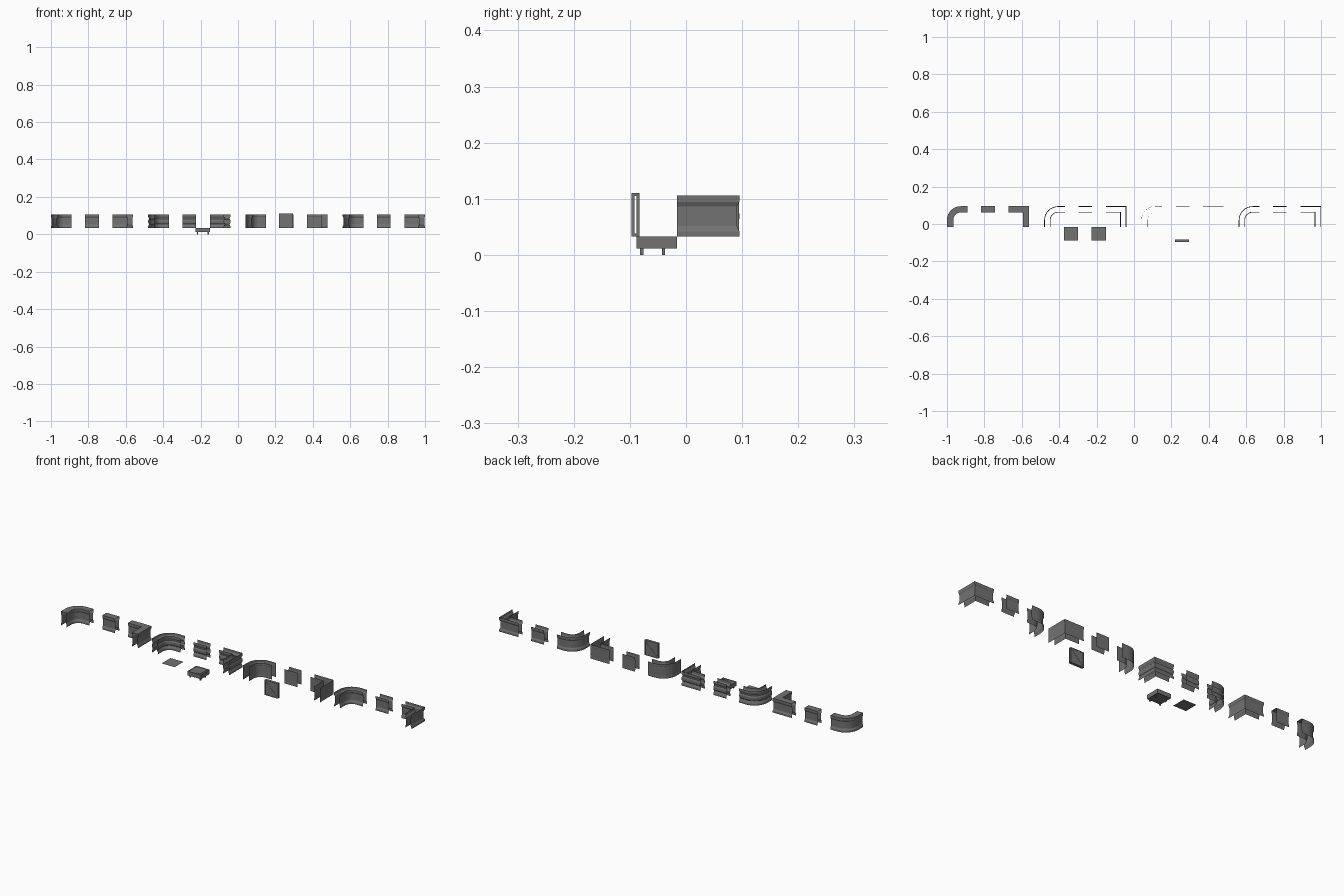
import bpy, bmesh, math

if "Cube" in bpy.data.objects:
    bpy.data.objects.remove(bpy.data.objects["Cube"])

U = 0.0733            # kit unit
T = 0.034             # wall thickness
BACK, FRONT = 0.095, -0.016
Z0, Z1 = 0.033, 0.106

grey = bpy.data.materials.new("dark_grey")
grey.diffuse_color = (0.17, 0.17, 0.17, 1)
grey.use_nodes = True
grey.node_tree.nodes["Principled BSDF"].inputs["Base Color"].default_value = grey.diffuse_color


def finish(name, bm):
    me = bpy.data.meshes.new(name)
    bmesh.ops.recalc_face_normals(bm, faces=bm.faces[:])
    bm.to_mesh(me)
    bm.free()
    me.materials.append(grey)
    ob = bpy.data.objects.new(name, me)
    bpy.context.collection.objects.link(ob)
    return ob


def path(kind, x, inset):
    """Plan line of a wall, moved inward from its outer face."""
    yb = BACK - inset
    if kind == "curved_corner":
        r = U - inset
        arc = [math.pi - math.pi / 2 * i / 8 for i in range(9)]
        pts = [(x + U + r * math.cos(a), BACK - U + r * math.sin(a)) for a in arc]
        return [(x + inset, FRONT)] + pts + [(x + 1.5 * U, yb)]
    if kind == "straight":
        return [(x + 2.5 * U, yb), (x + 3.5 * U, yb)]
    xr = x + 6 * U - inset
    return [(x + 4.5 * U, yb), (xr, yb), (xr, FRONT)]


def sheet(bm, kind, x, rows):
    """Skin a profile of (inset, z) rows along the plan line."""
    grid = [[bm.verts.new((px, py, z)) for px, py in path(kind, x, i)] for i, z in rows]
    for a, b in zip(grid, grid[1:]):
        for k in range(len(a) - 1):
            bm.faces.new((a[k], a[k + 1], b[k + 1], b[k]))


def box(bm, x0, x1, y0, y1, z0, z1):
    m = bmesh.ops.create_cube(bm, size=1)
    for v in m["verts"]:
        v.co = ((x0 + x1) / 2 + v.co.x * (x1 - x0),
                (y0 + y1) / 2 + v.co.y * (y1 - y0),
                (z0 + z1) / 2 + v.co.z * (z1 - z0))


# Wall profiles: (depth of recess, height)
D = 0.004
plain = [(0, Z0), (0, 0.042), (0.0006, 0.043), (0.0006, 0.093), (0, 0.094), (0, Z1)]
recessed = [(0, Z0), (0, 0.042), (D, 0.051), (D, 0.086), (0, 0.094), (0, Z1)]
piped = recessed[:3] + [(D, 0.056), (0.0015, 0.059), (0, 0.064), (0, 0.073),
                        (0.0015, 0.078), (D, 0.081)] + recessed[3:]

# Four wall families, each with a curved corner, straight and sharp corner
families = [("capped", recessed, True), ("piped", piped, False),
            ("plain", plain, False), ("recessed", recessed, False)]
for n, (label, prof, cap) in enumerate(families):
    x = -1.0 + 0.52 * n
    for kind in ("curved_corner", "straight", "sharp_corner"):
        bm = bmesh.new()
        sheet(bm, kind, x, prof)
        sheet(bm, kind, x, [(T - d, z) for d, z in prof])
        if cap:
            sheet(bm, kind, x, [(0, Z1), (T, Z1)])
        bmesh.ops.remove_doubles(bm, verts=bm.verts[:], dist=1e-5)
        finish(label + "_wall_" + kind, bm)

# Flat floor tile
bm = bmesh.new()
vs = [bm.verts.new((px, py, Z0)) for px, py in
      ((-0.374, -0.088), (-0.3, -0.088), (-0.3, -0.016), (-0.374, -0.016))]
bm.faces.new(vs)
finish("floor_tile", bm)

# Raised floor tray with recessed top and underside
X0, X1, Y0, Y1 = -0.226, -0.15, -0.088, -0.016
bm = bmesh.new()
box(bm, X0, X1, Y0, Y1, 0.011, Z0)
bm.normal_update()
top = [f for f in bm.faces if f.normal.z > 0.9]
under = [f for f in bm.faces if f.normal.z < -0.9]
for faces, depth in ((top, -0.0015), (under, -0.004)):
    bmesh.ops.inset_individual(bm, faces=faces, thickness=0.004, depth=0)
    bmesh.ops.inset_individual(bm, faces=faces, thickness=0.001, depth=depth)
finish("raised_floor_tray", bm)

# Pipes lying in the tray
bm = bmesh.new()
box(bm, -0.163, -0.159, Y0 + 0.006, Y1 - 0.01, 0.031, Z0)
box(bm, -0.185, -0.163, Y0 + 0.006, Y0 + 0.01, 0.031, Z0)
finish("tray_pipes", bm)

# Feet under the tray
bm = bmesh.new()
for fx in (-0.217, -0.159):
    for fy in (-0.079, -0.04):
        box(bm, fx - 0.003, fx + 0.003, fy - 0.003, fy + 0.003, 0, 0.0115)
finish("tray_feet", bm)

# Upright door panel: two leaves held by top and bottom rails
PX0, PX1, PT = 0.219, 0.295, 0.11
bm = bmesh.new()
box(bm, PX0, PX1, -0.096, -0.092, Z0, PT)
box(bm, PX0, PX1, -0.088, -0.084, Z0, PT)
finish("door_panel_leaves", bm)
bm = bmesh.new()
box(bm, PX0, PX1, -0.092, -0.088, Z0, 0.038)
box(bm, PX0, PX1, -0.092, -0.088, 0.105, PT)
finish("door_panel_rails", bm)

# Raised border and diagonal brace on both faces of the door panel
bm = bmesh.new()
W = 0.004
for ya, yb, xa, xb in ((-0.097, -0.096, PX0, PX1), (-0.084, -0.083, PX1, PX0)):
    box(bm, PX0, PX1, ya, yb, Z0, Z0 + W)
    box(bm, PX0, PX1, ya, yb, PT - W, PT)
    for px in (PX0, PX1 - W):
        box(bm, px, px + W, ya, yb, Z0 + W, PT - W)
    s = math.copysign(W, xb - xa)
    quad = [(xa + s, PT - W), (xa + s, PT - 2 * W), (xb - s, Z0 + W), (xb - s, Z0 + 2 * W)]
    f = bm.faces.new([bm.verts.new((px, ya, pz)) for px, pz in quad])
    ext = bmesh.ops.extrude_face_region(bm, geom=[f], use_keep_orig=True)["geom"]
    for v in ext:
        if isinstance(v, bmesh.types.BMVert):
            v.co.y = yb
finish("door_panel_braces", bm)
